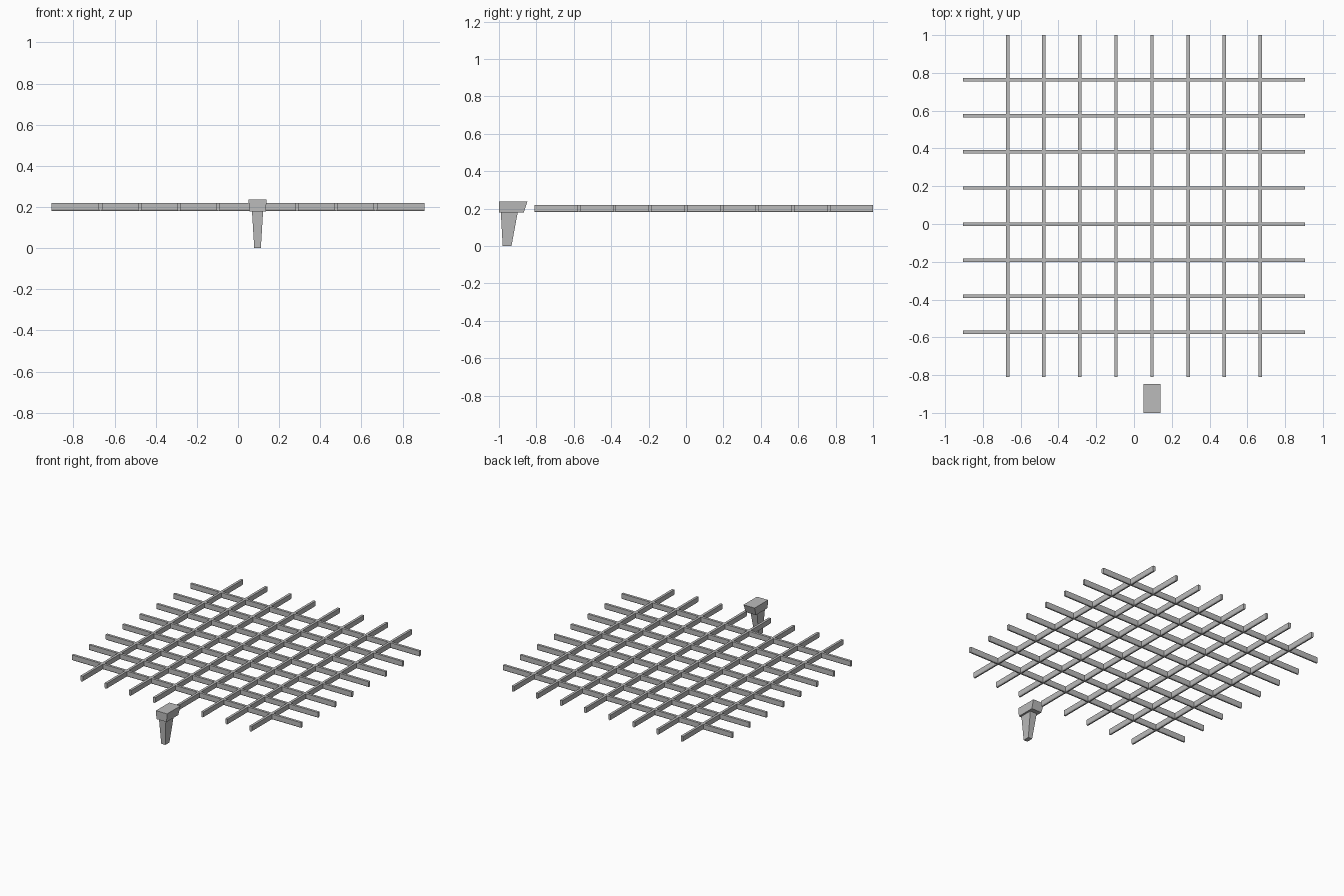
import bpy, bmesh

if "Cube" in bpy.data.objects:
    bpy.data.objects.remove(bpy.data.objects["Cube"])

grey = bpy.data.materials.new("grey metal")
grey.use_nodes = True
color = (0.5, 0.5, 0.5, 1)
grey.diffuse_color = color
grey.node_tree.nodes["Principled BSDF"].inputs["Base Color"].default_value = color


def loft(name, rings):
    """Join equal-sized point rings into a closed solid."""
    bm = bmesh.new()
    loops = [[bm.verts.new(p) for p in ring] for ring in rings]
    n = len(loops[0])
    for a, b in zip(loops, loops[1:]):
        for i in range(n):
            j = (i + 1) % n
            bm.faces.new((a[i], a[j], b[j], b[i]))
    bm.faces.new(loops[0])
    bm.faces.new(loops[-1])
    bmesh.ops.recalc_face_normals(bm, faces=bm.faces)
    mesh = bpy.data.meshes.new(name)
    bm.to_mesh(mesh)
    bm.free()
    mesh.materials.append(grey)
    obj = bpy.data.objects.new(name, mesh)
    bpy.context.collection.objects.link(obj)
    return obj


def rect(x0, x1, y0, y1, z):
    return [(x0, y0, z), (x1, y0, z), (x1, y1, z), (x0, y1, z)]


# Bar section: flat top, chamfered underside
w, top, low, bottom = 0.009, 0.22, 0.188, 0.181
section = [(-w, top), (w, top), (w, low), (w / 2, bottom), (-w / 2, bottom), (-w, low)]
spacing, shift, half = 0.191, 0.095, 0.906

# Lattice of crossing bars
for i in range(8):
    offset = (i - 3.5) * spacing
    loft(f"long_bar_{i + 1}",
         [[(offset + u, y, z) for u, z in section] for y in (shift - half, shift + half)])
    loft(f"cross_bar_{i + 1}",
         [[(x, offset + shift + u, z) for u, z in section] for x in (-half, half)])

# Bracket head and tapered leg in front of the lattice
loft("bracket_head", [rect(0.051, 0.139, -1, -0.848, 0.237),
                      rect(0.055, 0.135, -1, -0.868, 0.178)])
loft("bracket_leg", [rect(0.068, 0.122, -0.99, -0.9, 0.179),
                     rect(0.079, 0.111, -0.98, -0.933, 0)])
